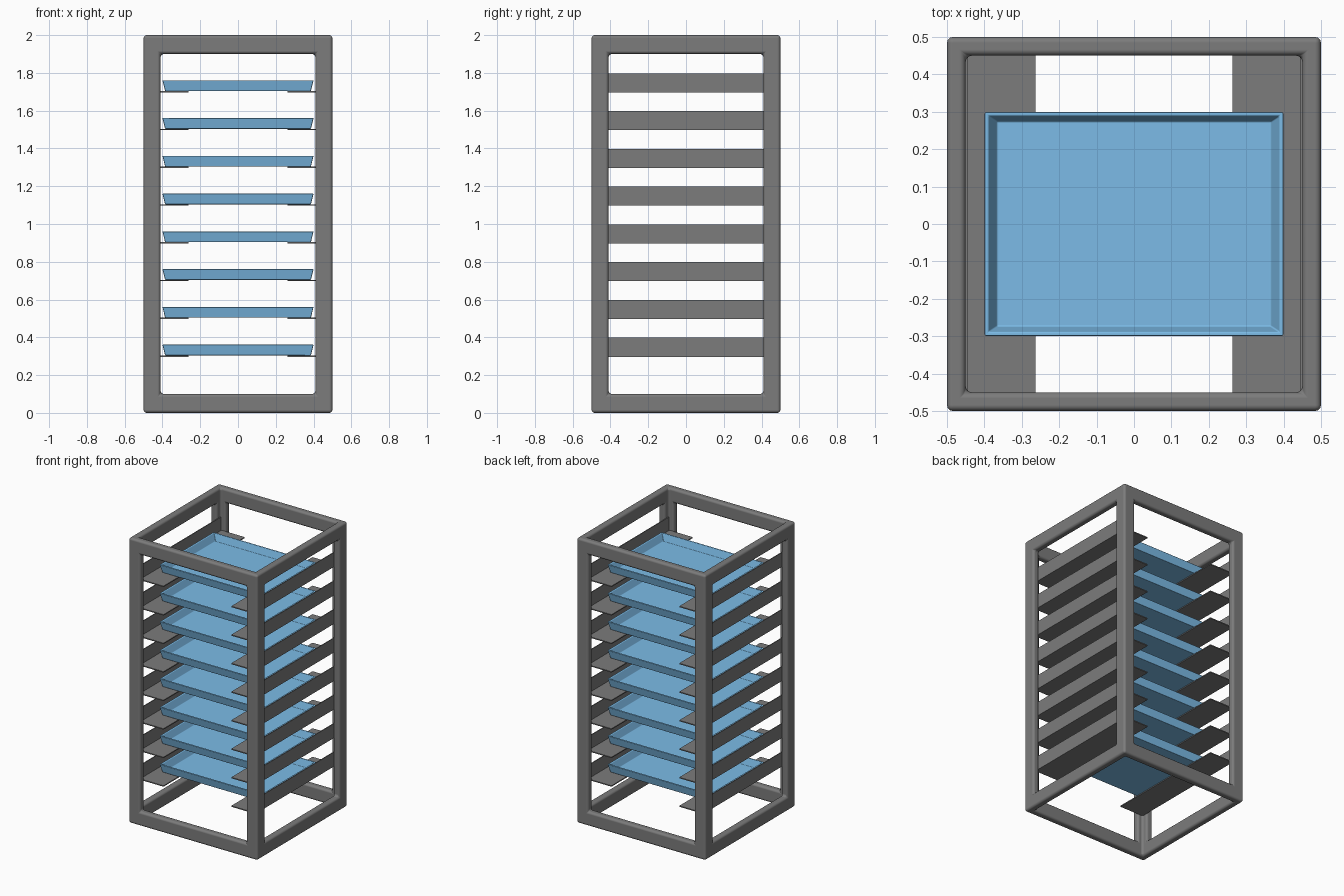
import bpy, bmesh, math

if "Cube" in bpy.data.objects:
    bpy.data.objects.remove(bpy.data.objects["Cube"])


def material(name, rgb):
    m = bpy.data.materials.new(name)
    m.diffuse_color = (*rgb, 1)
    m.use_nodes = True
    m.node_tree.nodes["Principled BSDF"].inputs["Base Color"].default_value = m.diffuse_color
    return m


GREY = material("dark_grey_metal", (0.2, 0.2, 0.2))
BLUE = material("tray_blue", (0.2, 0.5, 0.8))


def make(name, bm, mat, bevel=0, segments=3):
    bmesh.ops.recalc_face_normals(bm, faces=bm.faces[:])
    me = bpy.data.meshes.new(name)
    bm.to_mesh(me)
    bm.free()
    me.materials.append(mat)
    ob = bpy.data.objects.new(name, me)
    bpy.context.collection.objects.link(ob)
    if bevel:
        for p in me.polygons:
            p.use_smooth = True
        b = ob.modifiers.new("bevel", "BEVEL")
        b.width = bevel
        b.segments = segments
        b.limit_method = 'ANGLE'
        b.angle_limit = math.radians(30)
        b.harden_normals = True
    return ob


# Rack frame: open square tube with a large window in each side wall,
# built as the outer skin of a coarse cell grid
def rack_frame():
    xs = [-0.5, -0.45, -0.41, 0.41, 0.45, 0.5]
    zs = [0, 0.1, 1.9, 2.0]

    def solid(c):
        i, j, k = c
        if not (0 <= i < 5 and 0 <= j < 5 and 0 <= k < 3):
            return False
        wall = i in (0, 4) or j in (0, 4)
        window = k == 1 and (i == 2 or j == 2)
        return wall and not window

    bm = bmesh.new()
    verts = {}

    def vert(key):
        if key not in verts:
            verts[key] = bm.verts.new((xs[key[0]], xs[key[1]], zs[key[2]]))
        return verts[key]

    cells = [(i, j, k) for i in range(5) for j in range(5) for k in range(3)]
    for c in filter(solid, cells):
        for axis in range(3):
            for step in (0, 1):
                n = list(c)
                n[axis] += 1 if step else -1
                if solid(n):
                    continue
                u, w = (axis + 1) % 3, (axis + 2) % 3
                quad = []
                for du, dw in ((0, 0), (1, 0), (1, 1), (0, 1)):
                    p = list(c)
                    p[axis] += step
                    p[u] += du
                    p[w] += dw
                    quad.append(vert(tuple(p)))
                bm.faces.new(quad)
    make("rack_frame", bm, GREY, 0.016, 3)


# Angle runner: L profile extruded from front to back
def runner(name, side, z):
    profile = [(0.263, -0.003), (0.45, -0.003), (0.45, 0.098),
               (0.444, 0.098), (0.444, 0.004), (0.263, 0.004)]
    bm = bmesh.new()
    front = bm.faces.new([bm.verts.new((side * x, -0.45, z + h)) for x, h in profile])
    new = bmesh.ops.extrude_face_region(bm, geom=[front])["geom"]
    bmesh.ops.translate(bm, vec=(0, 0.9, 0),
                        verts=[v for v in new if isinstance(v, bmesh.types.BMVert)])
    if len(bm.faces) == 7:
        front = None
    make(name, bm, GREY)


# Tray: rectangular rings lofted up the outside, over the rim and down inside
def tray(name, z):
    rings = [(0.386, 0.287, 0.004), (0.4, 0.3, 0.061),
             (0.389, 0.289, 0.061), (0.366, 0.274, 0.014)]
    bm = bmesh.new()
    loops = [[bm.verts.new((sx * x, sy * y, z + h))
              for sx, sy in ((-1, -1), (1, -1), (1, 1), (-1, 1))] for x, y, h in rings]
    for a, b in zip(loops, loops[1:]):
        for i in range(4):
            j = (i + 1) % 4
            bm.faces.new((a[i], a[j], b[j], b[i]))
    bm.faces.new(loops[0])
    bm.faces.new(loops[-1])
    make(name, bm, BLUE, 0.004, 2)


rack_frame()
for level in range(8):
    z = 0.3 + 0.2 * level
    runner(f"left_runner_{level + 1}", -1, z)
    runner(f"right_runner_{level + 1}", 1, z)
    tray(f"tray_{level + 1}", z)
